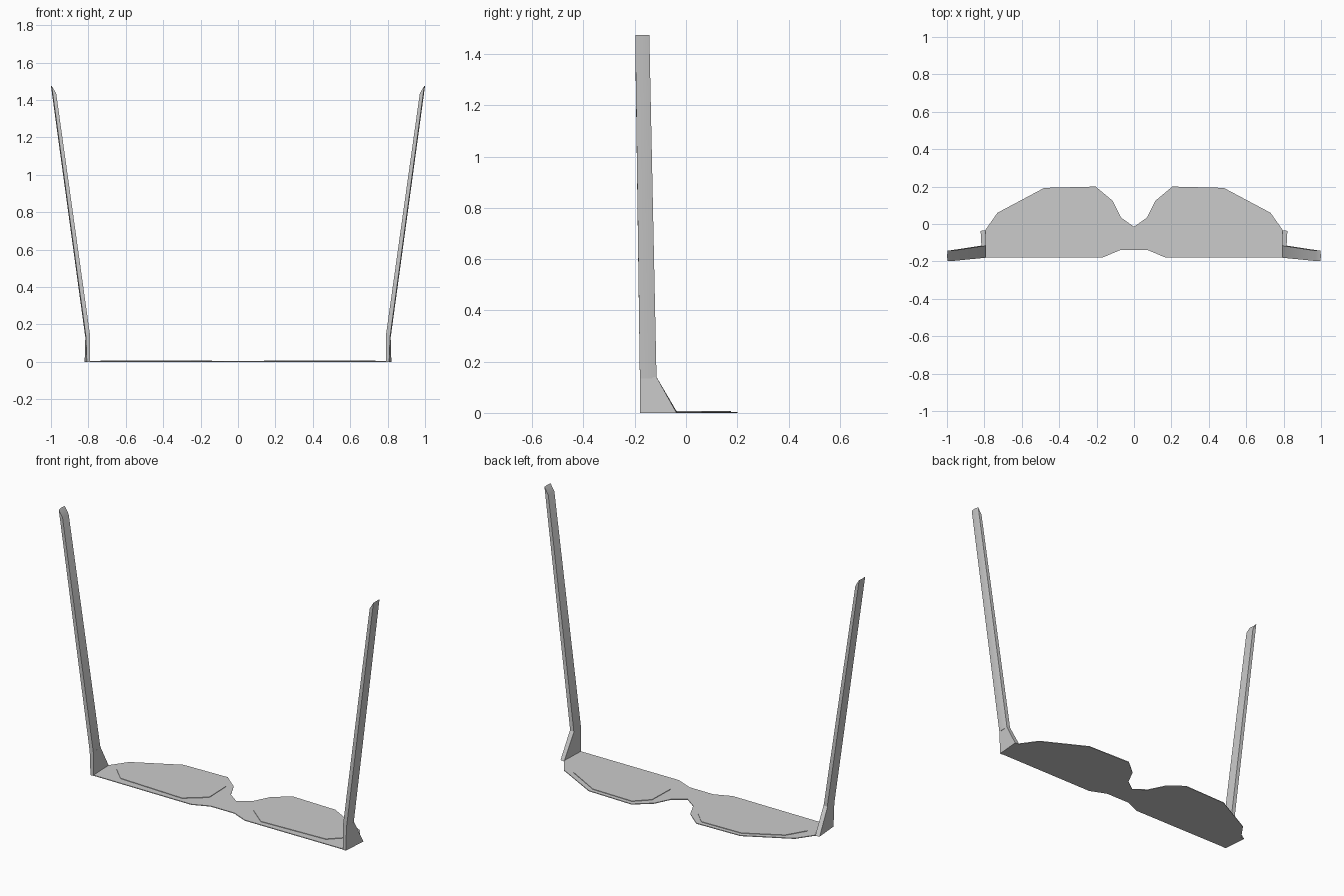
import bpy, bmesh

if "Cube" in bpy.data.objects:
    bpy.data.objects.remove(bpy.data.objects["Cube"])


def make_object(name, verts, faces):
    mesh = bpy.data.meshes.new(name)
    mesh.from_pydata(verts, [], faces)
    bm = bmesh.new()
    bm.from_mesh(mesh)
    bmesh.ops.recalc_face_normals(bm, faces=bm.faces)
    bm.to_mesh(mesh)
    bm.free()
    obj = bpy.data.objects.new(name, mesh)
    bpy.context.collection.objects.link(obj)
    return obj


def loft(name, rings):
    """Closed solid through rings with equal point counts."""
    n = len(rings[0])
    verts = [p for ring in rings for p in ring]
    faces = [list(range(n)), list(range(len(verts) - n, len(verts)))]
    for r in range(len(rings) - 1):
        for i in range(n):
            a, b = r * n + i, r * n + (i + 1) % n
            faces.append([a, b, b + n, a + n])
    return make_object(name, verts, faces)


def plate(name, outline, z0, z1):
    return loft(name, [[(x, y, z) for x, y in outline] for z in (z0, z1)])


def mirror(points, side):
    return [(p[0] * side, *p[1:]) for p in points]


# Front frame: thin flat plate, half outline mirrored across x
half = [(0.075, -0.14), (0.17, -0.18), (0.80, -0.178), (0.797, -0.035),
        (0.73, 0.06), (0.48, 0.193), (0.205, 0.20), (0.115, 0.125),
        (0.07, 0.035)]
outline = half + [(0, -0.015)] + mirror(half[::-1], -1)
plate("front_frame", outline, 0.0, 0.004)

lens = [(0.65, -0.134), (0.25, -0.15), (0.14, -0.06), (0.145, 0.10),
        (0.22, 0.175), (0.47, 0.17), (0.67, 0.06), (0.735, -0.05)]

# Hinge block: wide foot tapering to the temple
hinge = [[(0.79, -0.18, 0), (0.808, -0.18, 0), (0.82, -0.037, 0), (0.795, -0.033, 0)],
         [(0.79, -0.18, 0.135), (0.813, -0.18, 0.135),
          (0.816, -0.115, 0.14), (0.79, -0.115, 0.14)]]


def temple_ring(xi, xo, y0, y1, zi, zo, bulge):
    ym = (y0 + y1) / 2
    return [(xi, y0, zi), (xo, y0, zo), (xo + bulge, ym, zo),
            (xo, y1, zo), (xi, y1, zi)]


# Temple arm: splayed outward, with a slanted tip
temple = [temple_ring(0.79, 0.813, -0.18, -0.115, 0.135, 0.135, 0.004),
          temple_ring(0.972, 0.996, -0.198, -0.143, 1.435, 1.475, 0.004)]

for side, label in ((-1, "left"), (1, "right")):
    plate(label + "_lens", mirror(lens, side), 0.002, 0.007)
    loft(label + "_hinge", [mirror(r, side) for r in hinge])
    arm = loft(label + "_temple", [mirror(r, side) for r in temple])
    bpy.ops.object.select_all(action='DESELECT')
    arm.select_set(True)
    bpy.context.view_layer.objects.active = arm
    bpy.ops.object.shade_smooth_by_angle(angle=0.7)
